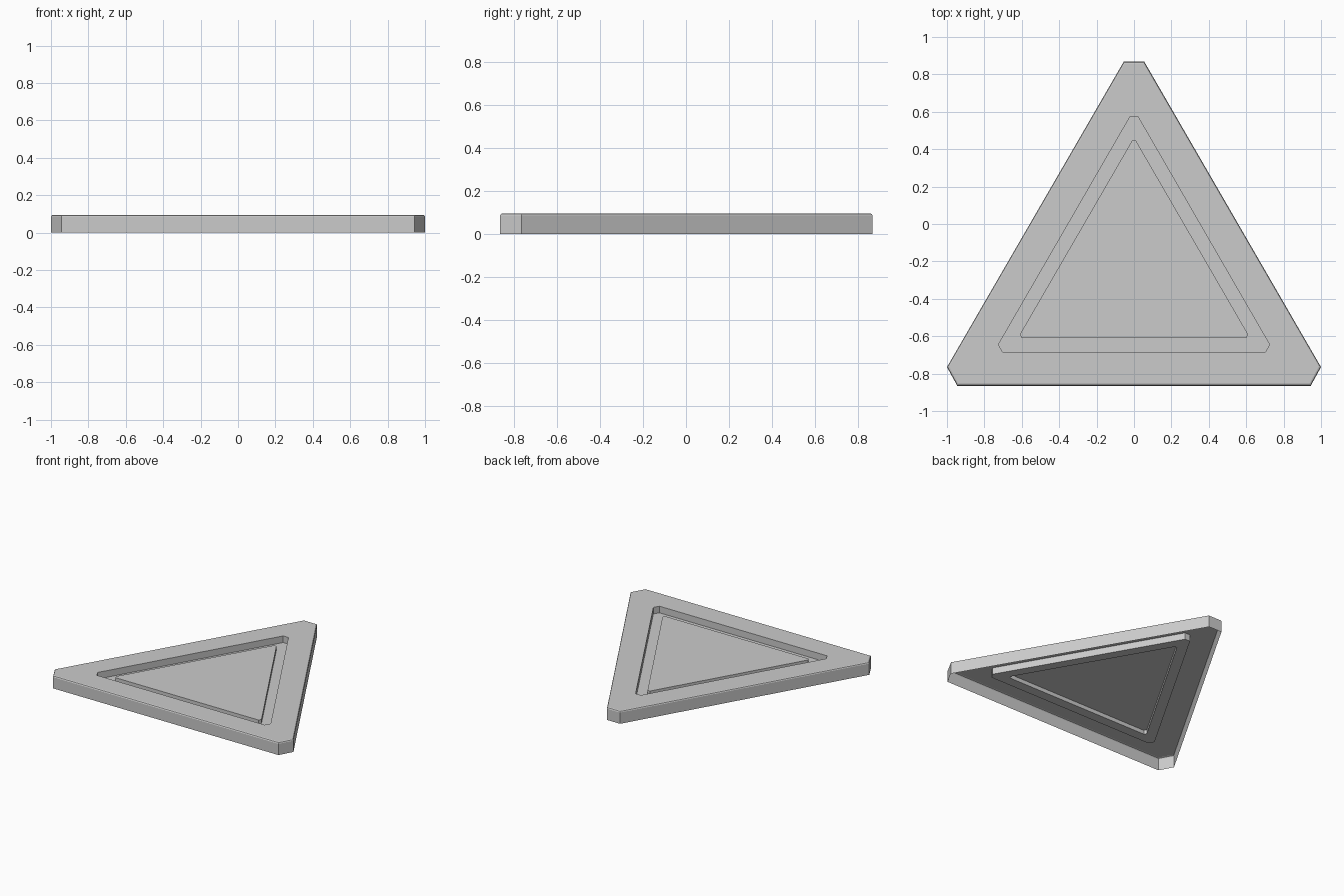
import bpy, bmesh

if "Cube" in bpy.data.objects:
    bpy.data.objects.remove(bpy.data.objects["Cube"])


def outline(tip_x, tip_y, side_x, side_y, base_x, base_y, z):
    """Triangle with three clipped corners, mirrored about x = 0."""
    half = [(tip_x, tip_y), (side_x, side_y), (base_x, base_y)]
    pts = half + [(-x, y) for x, y in reversed(half)]
    return [(x, y, z) for x, y in pts]


# Rings from the open bottom rim, over the top, into the groove and onto the panel
rings = [
    outline(0.055, 0.868, 1.0, -0.765, 0.945, -0.865, 0.0),
    outline(0.055, 0.868, 1.0, -0.765, 0.945, -0.865, 0.085),
    outline(0.053, 0.864, 0.996, -0.765, 0.943, -0.861, 0.092),
    outline(0.050, 0.857, 0.988, -0.763, 0.938, -0.854, 0.095),
    outline(0.022, 0.572, 0.725, -0.645, 0.702, -0.685, 0.095),
    outline(0.022, 0.572, 0.725, -0.645, 0.702, -0.685, 0.045),
    outline(0.010, 0.446, 0.610, -0.590, 0.600, -0.609, 0.045),
    outline(0.010, 0.446, 0.610, -0.590, 0.600, -0.609, 0.075),
]

# Pressed sheet shell
bm = bmesh.new()
loops = [[bm.verts.new(p) for p in ring] for ring in rings]
for a, b in zip(loops, loops[1:]):
    for i in range(6):
        j = (i + 1) % 6
        bm.faces.new((a[j], a[i], b[i], b[j]))
bm.faces.new(list(reversed(loops[-1])))
bm.normal_update()

mesh = bpy.data.meshes.new("triangle_plate")
bm.to_mesh(mesh)
bm.free()
plate = bpy.data.objects.new("triangle_plate", mesh)
bpy.context.collection.objects.link(plate)
